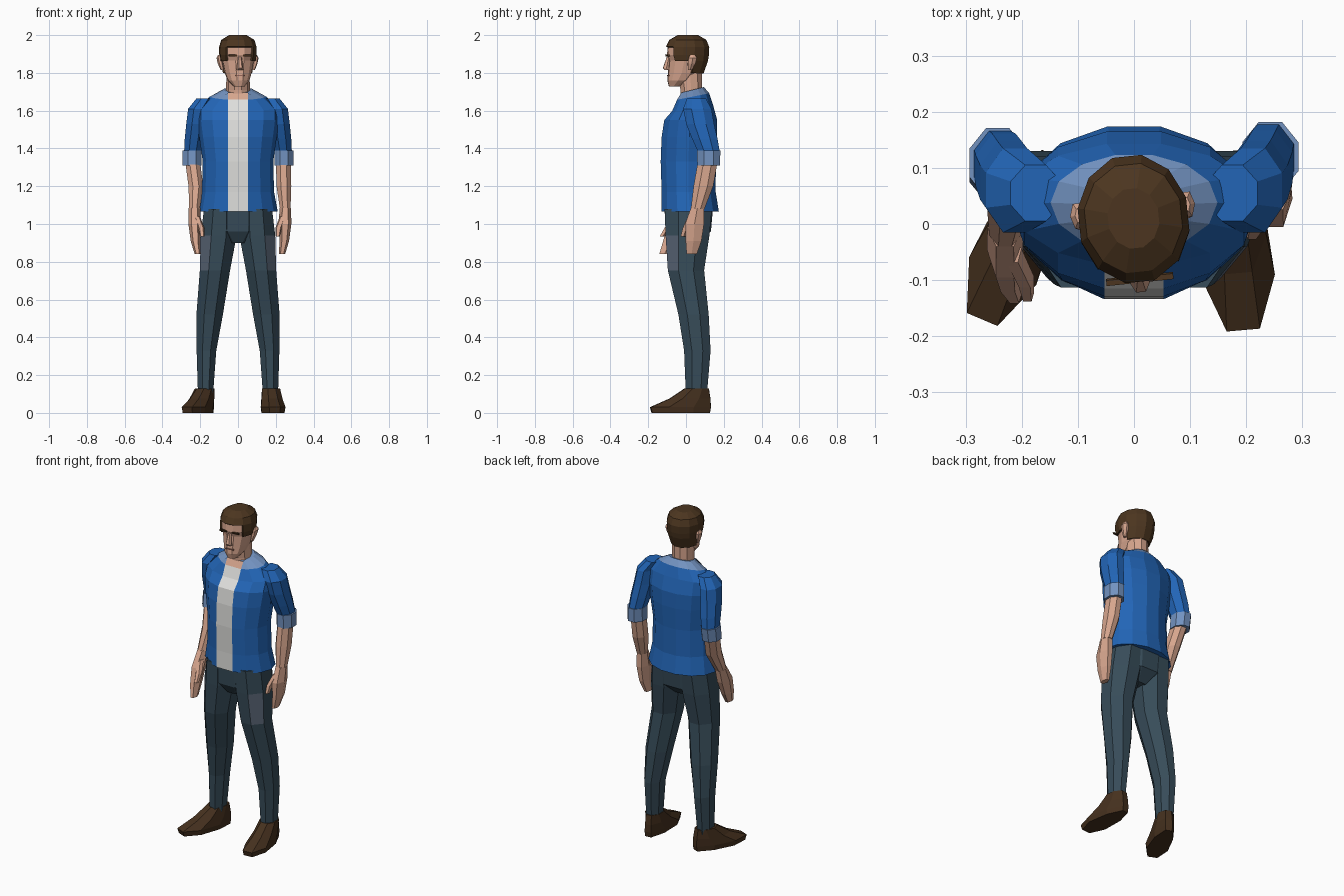
import bpy, bmesh, math
from mathutils import Matrix, Vector

if "Cube" in bpy.data.objects:
    bpy.data.objects.remove(bpy.data.objects["Cube"])


def material(name, rgb):
    m = bpy.data.materials.new(name)
    m.diffuse_color = (*rgb, 1)
    m.use_nodes = True
    m.node_tree.nodes["Principled BSDF"].inputs["Base Color"].default_value = m.diffuse_color
    return m


BLUE = material("blue shirt", (0.016, 0.13, 0.47))
PALE = material("pale blue trim", (0.17, 0.29, 0.53))
WHITE = material("white tee", (0.74, 0.74, 0.72))
DENIM = material("dark denim", (0.038, 0.072, 0.10))
FADED = material("faded denim", (0.10, 0.13, 0.18))
SKIN = material("skin", (0.68, 0.38, 0.27))
HAIR = material("brown hair", (0.072, 0.036, 0.014))
LEATHER = material("brown leather", (0.06, 0.03, 0.013))
LIP = material("lips", (0.45, 0.20, 0.15))


def loft(name, rings, n, mats, rule=None, edit=None, move=None):
    """Skin n-sided rings (x, y, z, rx, ry[, tilt]); flat sides lie on the radii."""
    bm = bmesh.new()
    k = 1 / math.cos(math.pi / n)
    rows = []
    for cx, cy, z, rx, ry, *tilt in rings:
        row = []
        for i in range(n):
            a = -math.pi / 2 + (i + 0.5) * 2 * math.pi / n
            y = ry * k * math.sin(a)
            row.append(bm.verts.new((cx + rx * k * math.cos(a), cy + y,
                                     z + (tilt[0] * y if tilt else 0))))
        rows.append(row)
    if edit:
        edit(rows)
    for lo, hi in zip(rows, rows[1:]):
        for i in range(n):
            j = (i + 1) % n
            bm.faces.new((lo[i], lo[j], hi[j], hi[i]))
    bm.faces.new(rows[0][::-1])
    bm.faces.new(rows[-1])
    if move:
        bm.transform(move)
    bmesh.ops.recalc_face_normals(bm, faces=bm.faces)
    for f in bm.faces:
        if rule:
            f.material_index = rule(f.calc_center_median(), f.normal)
    me = bpy.data.meshes.new(name)
    bm.to_mesh(me)
    bm.free()
    for m in mats:
        me.materials.append(m)
    ob = bpy.data.objects.new(name, me)
    bpy.context.collection.objects.link(ob)
    return ob


# Torso: open shirt over a tee, with collar and bare throat
def placket(rows):
    for row in rows:
        row[-1].co.x, row[0].co.x = -0.053, 0.053


def torso_rule(c, nrm):
    if abs(c.x) < 0.02 and c.y < 0:
        return 3 if c.z > 1.66 else 1
    if c.z > 1.685 or (c.z > 1.65 and c.y < 0 and abs(c.x) < 0.1):
        return 2
    return 0


loft("shirt", [(0, .022, 1.065, .205, .152), (0, .014, 1.17, .186, .143),
               (0, .012, 1.33, .182, .146), (0, .018, 1.46, .20, .147),
               (0, .025, 1.55, .212, .14), (0, .035, 1.615, .212, .108, .15),
               (0, .038, 1.675, .145, .085, .2), (0, .035, 1.71, .078, .06, .25)],
     14, [BLUE, WHITE, PALE, SKIN], torso_rule, placket)

# Trousers: hips and two legs with faded thigh patches
loft("hips", [(0, 0, .90, .07, .07), (0, .012, .96, .165, .12),
              (0, .015, 1.11, .175, .13)], 10, [DENIM])
for s, side in ((1, "left"), (-1, "right")):
    def leg_rule(c, nrm):
        front_outer = nrm.x * s > .3 and nrm.y < -.3
        return 1 if .76 < c.z < .94 and front_outer else 0

    loft(side + "_leg", [(s * x, y, z, rx, ry) for x, y, z, rx, ry in (
        (.172, .055, .10, .040, .056), (.167, .06, .33, .052, .070),
        (.150, .04, .52, .070, .080), (.122, .0, .755, .080, .096),
        (.102, .008, .94, .095, .116), (.095, .012, 1.08, .085, .125))],
        8, [DENIM, FADED], leg_rule)

    # Shoes, turned out differently on each side
    def widen(rows):
        for row in rows:
            for v in row:
                v.co.x *= .97 - 1.2 * (v.co.y + .08)

    turn = math.radians(5 if s > 0 else -23)
    loft(side + "_shoe", [(0, -.088, 0, .057, .153), (0, -.09, .03, .061, .16),
                          (0, -.04, .075, .057, .108), (0, -.003, .13, .052, .062)],
         8, [LEATHER], None, widen,
         Matrix.Translation((s * .173, .06, 0)) @ Matrix.Rotation(turn, 4, 'Z'))

    # Arms: the right one swings further forward towards the hand
    def pose(rings):
        out = []
        for x, y, z, rx, ry in rings:
            if s < 0:
                y -= .25 * max(0, 1.6 - z) ** 2
                x -= .02 * (z < 1.25)
            out.append((s * x, y, z, rx, ry))
        return out

    loft(side + "_sleeve", pose([(.24, .12, 1.385, .045, .058), (.232, .10, 1.45, .050, .067),
                                 (.222, .075, 1.53, .052, .074), (.212, .06, 1.61, .052, .075),
                                 (.175, .055, 1.665, .045, .05)]), 8, [BLUE])
    loft(side + "_cuff", pose([(.243, .12, 1.31, .050, .060), (.243, .12, 1.39, .050, .062)]),
         8, [PALE])
    loft(side + "_forearm", pose([(.25, .062, 1.08, .028, .036), (.243, .092, 1.2, .039, .052),
                                  (.24, .115, 1.33, .039, .052)]), 8, [SKIN])
    loft(side + "_hand", pose([(.233, .03, .84, .014, .027), (.245, .04, .91, .022, .042),
                               (.25, .045, 1.0, .028, .05), (.25, .06, 1.085, .027, .034)]),
         6, [SKIN])
    loft(side + "_thumb", pose([(.21, -.017, .935, .010, .011), (.215, -.002, .98, .014, .015),
                                (.237, .028, 1.04, .014, .018)]), 5, [SKIN])

# Neck and head, turned slightly to one side
loft("neck", [(0, .035, 1.62, .066, .06), (0, .028, 1.71, .060, .057),
              (0, .02, 1.81, .058, .066)], 10, [SKIN])
TURN = Matrix.Rotation(math.radians(6), 4, 'Z')


def head_rule(c, nrm):
    c = TURN.inverted() @ c
    hair = c.z > 1.935 or (c.z > 1.87 and c.y > -.05) or (c.z > 1.80 and c.y > .035)
    return 1 if hair else 0


head = loft("head", [(0, -.062, 1.728, .028, .028), (0, -.03, 1.76, .056, .068),
                     (0, -.006, 1.80, .069, .088), (0, .008, 1.865, .082, .096),
                     (0, .005, 1.895, .086, .104), (0, .008, 1.935, .087, .103),
                     (0, .01, 1.968, .077, .088), (0, .01, 1.99, .042, .05)],
            12, [SKIN, HAIR], head_rule, None, TURN)

# Hair: raised from the scalp faces
bm = bmesh.new()
bm.from_mesh(head.data)
new = bmesh.ops.inset_region(bm, faces=[f for f in bm.faces if f.material_index],
                             thickness=.001, depth=.010, use_even_offset=True)
for f in new["faces"]:
    f.material_index = 1
bm.to_mesh(head.data)
bm.free()

# Face details
loft("nose", [(0, -.098, 1.815, .018, .014), (0, -.106, 1.825, .015, .016),
              (0, -.092, 1.885, .008, .010)], 6, [SKIN], None, None, TURN)
loft("mouth", [(0, -.092, 1.783, .024, .006), (0, -.094, 1.79, .024, .006)],
     4, [LIP], None, None, TURN)
for s, side in ((1, "left"), (-1, "right")):
    loft(side + "_brow", [(s * .038, -.097, 1.888, .022, .005),
                          (s * .038, -.1, 1.898, .022, .005)], 4, [HAIR], None, None, TURN)
    loft(side + "_ear", [(s * .082, .012, 1.815, .008, .01), (s * .092, .02, 1.85, .012, .02),
                         (s * .098, .025, 1.88, .012, .022), (s * .096, .025, 1.895, .006, .012)],
         6, [SKIN], None, None, TURN)
